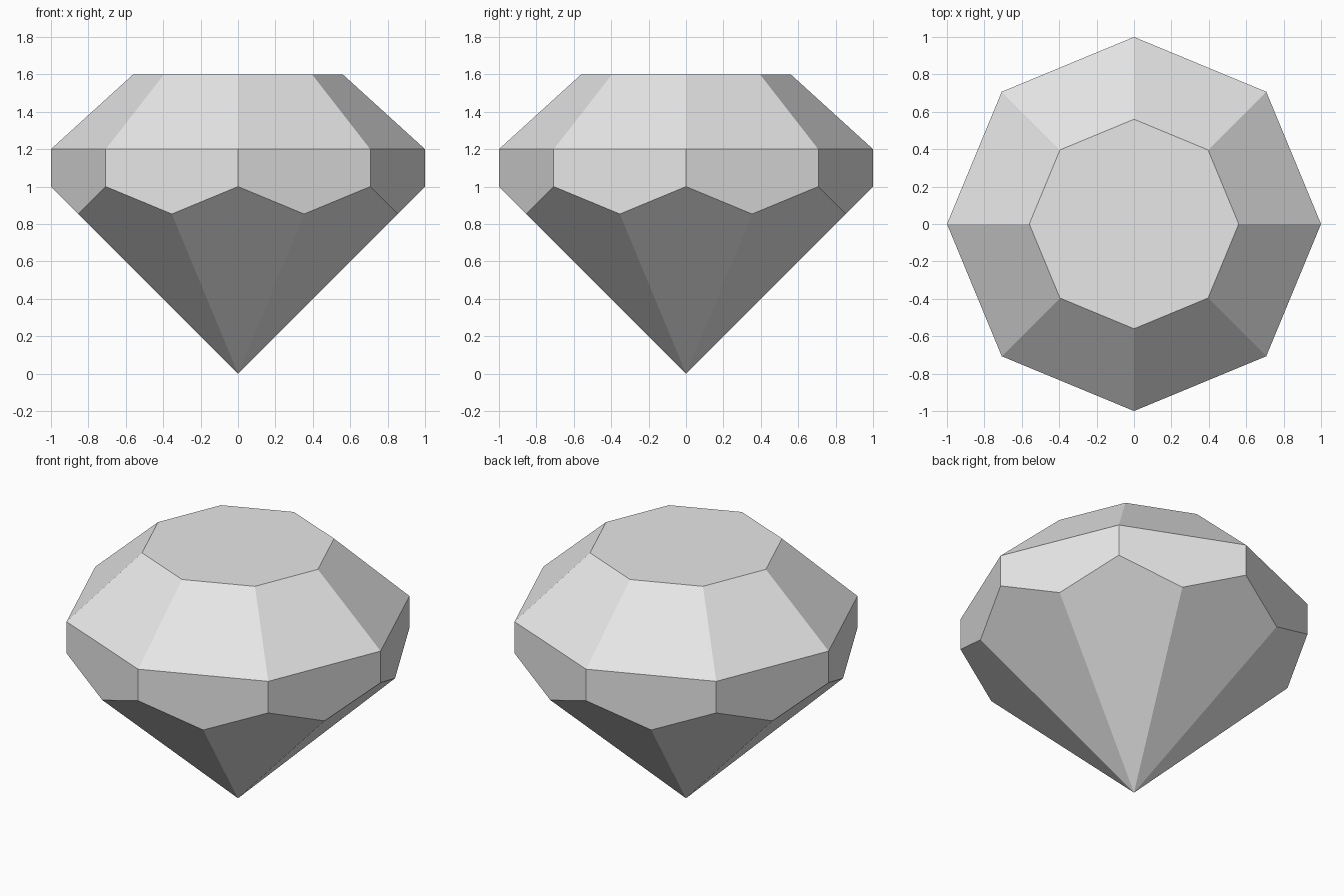
import bpy, bmesh
from math import cos, sin, pi

SIDES = 8
GIRDLE_R, TABLE_R = 1.0, 0.56
GIRDLE_LOW, GIRDLE_HIGH, TABLE_Z = 1.0, 1.2, 1.6

cube = bpy.data.objects.get("Cube")
if cube:
    bpy.data.objects.remove(cube, do_unlink=True)

grey = bpy.data.materials.new("pale_grey")
grey.use_nodes = True
colour = (0.8, 0.8, 0.8, 1)
grey.diffuse_color = colour
grey.node_tree.nodes["Principled BSDF"].inputs["Base Color"].default_value = colour

bm = bmesh.new()


def ring(radius, z, turn=0.0):
    """One vertex per side; turn is a fraction of a side."""
    angles = [2 * pi * (i + turn) / SIDES for i in range(SIDES)]
    return [bm.verts.new((radius * cos(a), radius * sin(a), z)) for a in angles]


# Pavilion dips sit at the middle of each girdle side, on the same 45 degree kites
mid_r = GIRDLE_R * cos(pi / SIDES)
mid_z = GIRDLE_LOW * cos(pi / SIDES) ** 2

tip = bm.verts.new((0, 0, 0))
dips = ring(mid_r, mid_z, 0.5)
low = ring(GIRDLE_R, GIRDLE_LOW)
high = ring(GIRDLE_R, GIRDLE_HIGH)
table = ring(TABLE_R, TABLE_Z)

for i in range(SIDES):
    j = (i + 1) % SIDES
    bm.faces.new((tip, dips[i], low[i], dips[i - 1]))              # pavilion kite
    bm.faces.new((low[i], dips[i], low[j], high[j], high[i]))      # girdle facet
    bm.faces.new((high[i], high[j], table[j], table[i]))           # crown facet
bm.faces.new(table)                                                # flat table

bmesh.ops.recalc_face_normals(bm, faces=bm.faces)
mesh = bpy.data.meshes.new("cut_gem")
bm.to_mesh(mesh)
bm.free()
mesh.materials.append(grey)
gem = bpy.data.objects.new("cut_gem", mesh)
bpy.context.collection.objects.link(gem)
